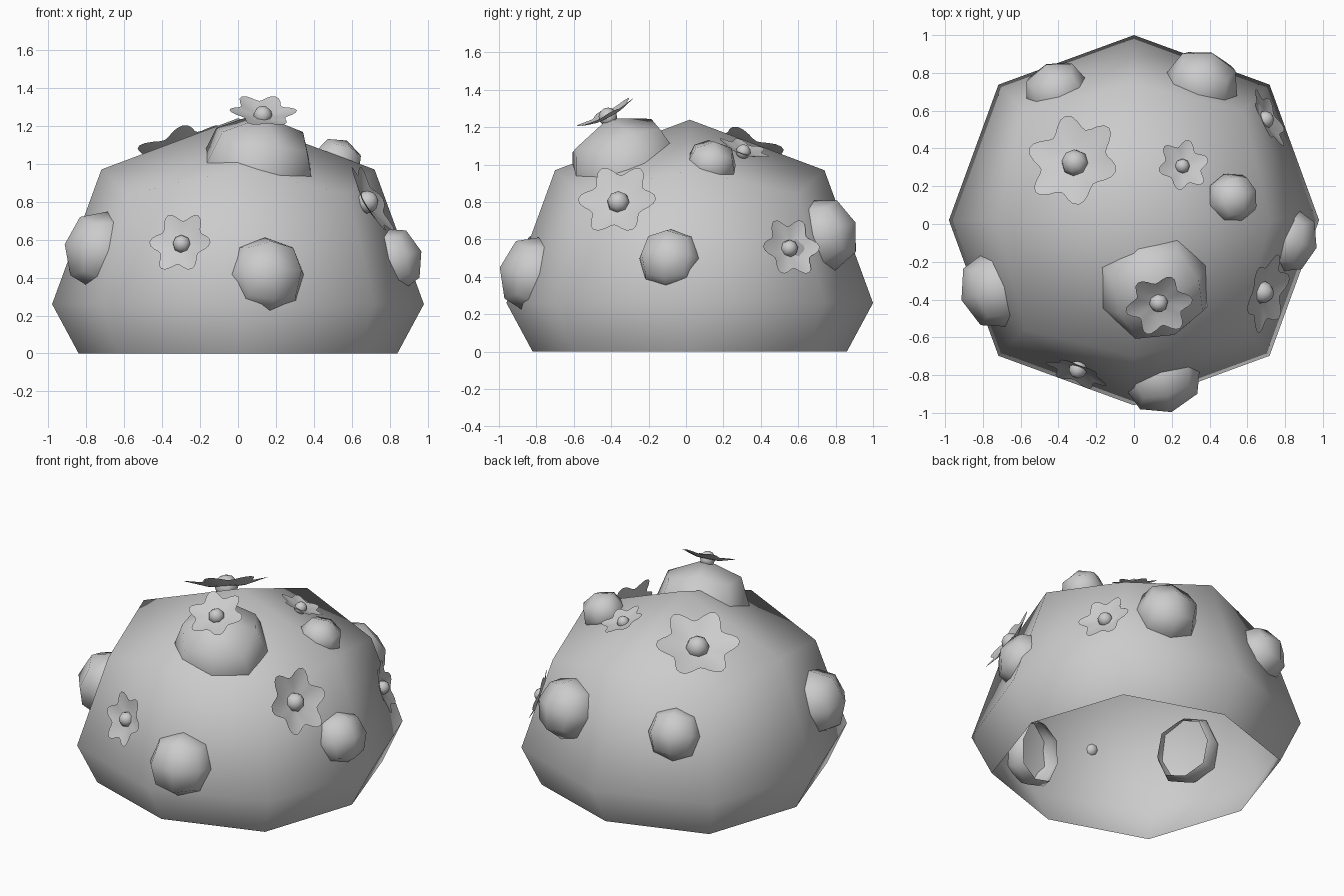
import bpy, bmesh
from math import sin, cos, pi
from mathutils import Vector

if "Cube" in bpy.data.objects:
    bpy.data.objects.remove(bpy.data.objects["Cube"])

# rounded-cube dome: (radius, height) on the axes, then on the diagonals
DOME = [((0.84, 0.0), (0.89, 0.0)),
        ((0.98, 0.26), (1.015, 0.26)),
        ((0.72, 0.97), (0.82, 0.84))]
APEX = 1.24


def finish(bm, name, loc, normal, scale):
    bmesh.ops.recalc_face_normals(bm, faces=bm.faces)
    for f in bm.faces:
        f.smooth = True
    me = bpy.data.meshes.new(name)
    bm.to_mesh(me)
    bm.free()
    ob = bpy.data.objects.new(name, me)
    bpy.context.collection.objects.link(ob)
    ob.location = loc
    ob.rotation_euler = Vector(normal).to_track_quat('Z', 'Y').to_euler()
    ob.scale = (scale,) * 3
    return ob


def bridge(bm, a, b):
    n = len(a)
    for i in range(n):
        bm.faces.new((a[i], a[(i + 1) % n], b[(i + 1) % n], b[i]))


# open-bottomed eight-sided dome, shared by the body and its bumps
def dome(name, loc, normal, scale):
    bm = bmesh.new()
    rings = []
    for pair in DOME:
        ring = []
        for i in range(8):
            r, z = pair[i % 2]
            ring.append(bm.verts.new((r * cos(i * pi / 4), r * sin(i * pi / 4), z)))
        rings.append(ring)
    for a, b in zip(rings, rings[1:]):
        bridge(bm, a, b)
    tip, top = bm.verts.new((0, 0, APEX)), rings[-1]
    for i in range(0, 8, 2):
        bm.faces.new((top[i], top[i + 1], top[(i + 2) % 8], tip))
    return finish(bm, name, loc, normal, scale)


# shallow six-petal cup with a bead in the middle
def flower(name, loc, normal, scale):
    n = 48
    bm = bmesh.new()
    rings = []
    for t, z in ((0.5, 0.10), (1.0, 0.20)):
        ring = []
        for i in range(n):
            a = 2 * pi * i / n
            r = t * (0.85 + 0.15 * cos(6 * a) * t)
            ring.append(bm.verts.new((r * cos(a), r * sin(a), z * r)))
        rings.append(ring)
    bridge(bm, *rings)
    tip = bm.verts.new((0, 0, 0))
    for i in range(n):
        bm.faces.new((rings[0][i], rings[0][(i + 1) % n], tip))
    finish(bm, name + "_petals", loc, normal, scale)
    bm = bmesh.new()
    bmesh.ops.create_uvsphere(bm, u_segments=8, v_segments=6, radius=0.28)
    bead = Vector(loc) + Vector(normal).normalized() * 0.03 * scale
    finish(bm, name + "_bead", bead, normal, scale)


# body
dome("body", (0, 0.02, 0), (0, 0, 1), 1.0)

# bumps: base centre, outward direction, size
bumps = [
    ((0.09, -0.29, 0.875), (0.13, -0.31, 0.94), 0.32),
    ((0.13, -0.74, 0.395), (0.25, -0.93, 0.20), 0.218),
    ((-0.66, -0.325, 0.53), (-0.94, -0.29, 0.17), 0.217),
    ((0.76, -0.07, 0.475), (0.92, -0.25, 0.28), 0.18),
    ((0.505, 0.13, 0.965), (0.40, 0.13, 0.90), 0.14),
    ((0.34, 0.68, 0.60), (0.28, 0.88, 0.35), 0.205),
    ((-0.39, 0.65, 0.62), (-0.33, 0.86, 0.36), 0.18),
]
for i, b in enumerate(bumps):
    dome(f"bump_{i + 1}", *b)

# flowers: centre, outward direction, size
flowers = [
    ((-0.295, -0.765, 0.575), (-0.33, -0.88, 0.33), 0.172),
    ((0.675, -0.36, 0.795), (0.86, -0.22, 0.48), 0.215),
    ((0.69, 0.55, 0.55), (0.86, 0.42, 0.30), 0.168),
    ((-0.31, 0.32, 1.05), (-0.31, 0.35, 0.88), 0.26),
    ((0.255, 0.305, 1.065), (0.27, 0.28, 0.92), 0.142),
    ((0.13, -0.415, 1.25), (0.08, -0.46, 0.88), 0.18),
]
for i, f in enumerate(flowers):
    flower(f"flower_{i + 1}", *f)
